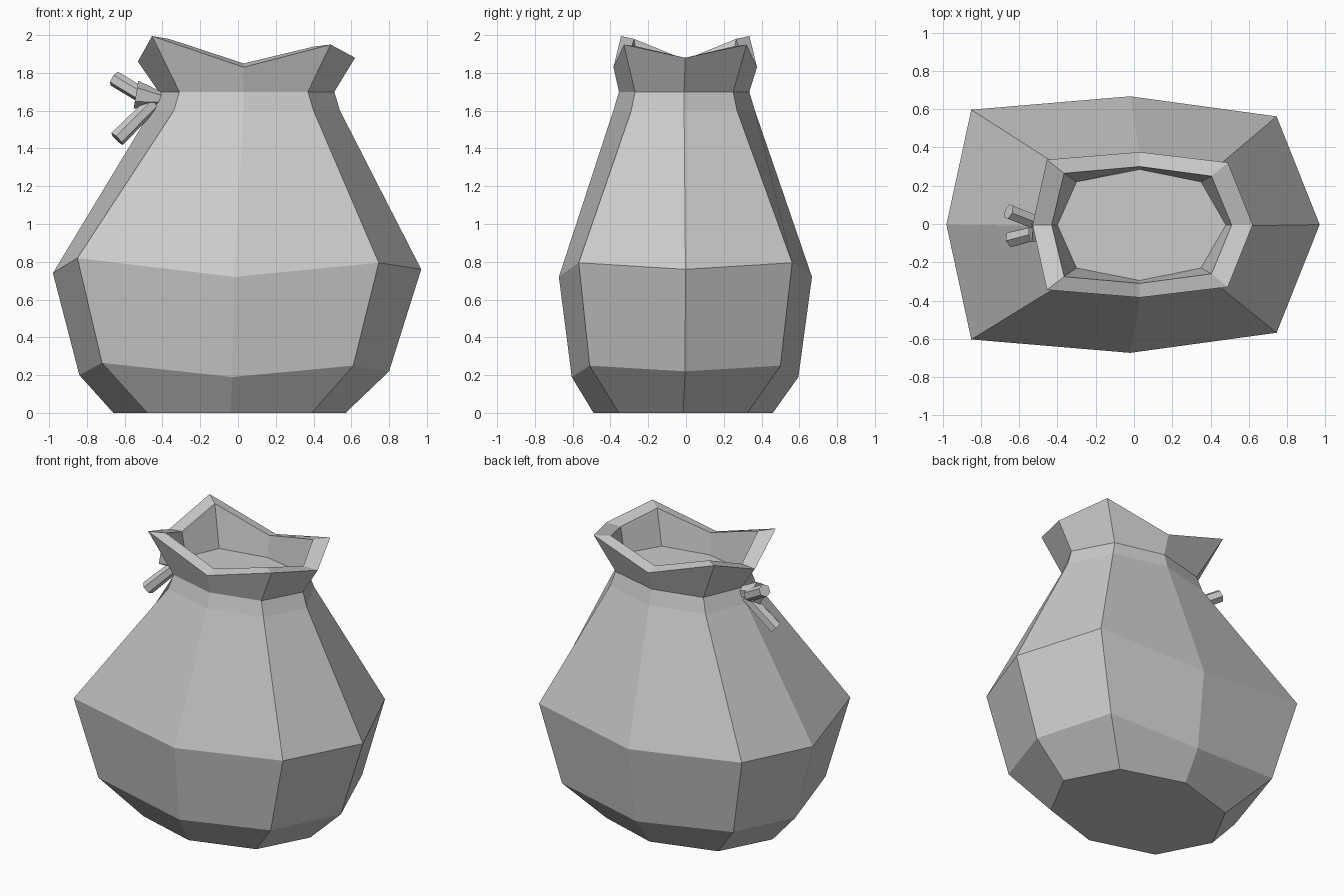
import bpy, bmesh
from mathutils import Vector

if "Cube" in bpy.data.objects:
    bpy.data.objects.remove(bpy.data.objects["Cube"])

mat = bpy.data.materials.new("sack grey")
mat.diffuse_color = (0.6, 0.6, 0.6, 1)
mat.use_nodes = True
mat.node_tree.nodes["Principled BSDF"].inputs["Base Color"].default_value = mat.diffuse_color


def finish(bm, name):
    bmesh.ops.recalc_face_normals(bm, faces=bm.faces)
    me = bpy.data.meshes.new(name)
    bm.to_mesh(me)
    bm.free()
    me.materials.append(mat)
    ob = bpy.data.objects.new(name, me)
    bpy.context.collection.objects.link(ob)
    return ob


# Each ring, left to right: x of five points, half depth of the three
# middle points, height of five points, depth offset. Back mirrors front.
rings = [
    ((-.66, -.48, -.04, .39, .57), (.345, .475, .34), (0, 0, 0, 0, 0), -.015),
    ((-.84, -.72, -.03, .61, .80), (.51, .60, .505), (.20, .265, .19, .25, .22), -.005),
    ((-.98, -.85, -.02, .745, .97), (.60, .67, .565), (.74, .82, .72, .795, .76), -.003),
    ((-.46, -.34, .03, .40, .54), (.28, .375, .28), (1.6, 1.6, 1.6, 1.6, 1.6), -.01),
    ((-.42, -.31, .03, .37, .51), (.26, .345, .26), (1.7, 1.7, 1.7, 1.7, 1.7), -.01),
    ((-.53, -.455, .03, .49, .62), (.34, .38, .325), (1.86, 1.995, 1.83, 1.95, 1.88), -.004),
    ((-.43, -.365, .03, .405, .51), (.27, .305, .255), (1.87, 1.98, 1.85, 1.94, 1.88), -.005),
    ((-.40, -.30, .03, .35, .48), (.225, .29, .225), (1.7, 1.7, 1.7, 1.7, 1.7), -.005),
]

# Sack: bottom, belly, neck, flared rim and inner floor as one lofted shell
bm = bmesh.new()
loops = []
for xs, ys, zs, off in rings:
    depth = (0, *ys, 0)
    front = [(xs[i], -depth[i] + off, zs[i]) for i in range(5)]
    back = [(xs[i], depth[i] + off, zs[i]) for i in (3, 2, 1)]
    loops.append([bm.verts.new(p) for p in front + back])
for a, b in zip(loops, loops[1:]):
    for i in range(8):
        j = (i + 1) % 8
        bm.faces.new((a[i], a[j], b[j], b[i]))
bm.faces.new(loops[0][::-1])
bm.faces.new(loops[-1])
finish(bm, "sack")


# Tie: tapered prisms between two points
def prism(name, start, end, r1, r2, sides):
    start, end = Vector(start), Vector(end)
    axis = end - start
    bm = bmesh.new()
    bmesh.ops.create_cone(bm, cap_ends=True, segments=sides,
                          radius1=r1, radius2=r2, depth=axis.length)
    ob = finish(bm, name)
    ob.location = (start + end) / 2
    ob.rotation_euler = axis.to_track_quat('Z', 'Y').to_euler()


prism("tie_knot", (-.39, -.03, 1.66), (-.54, -.03, 1.685), .03, .075, 6)
prism("tie_end_upper", (-.49, 0, 1.67), (-.655, .065, 1.77), .042, .042, 6)
prism("tie_end_lower", (-.45, -.03, 1.64), (-.64, -.08, 1.45), .04, .045, 6)
